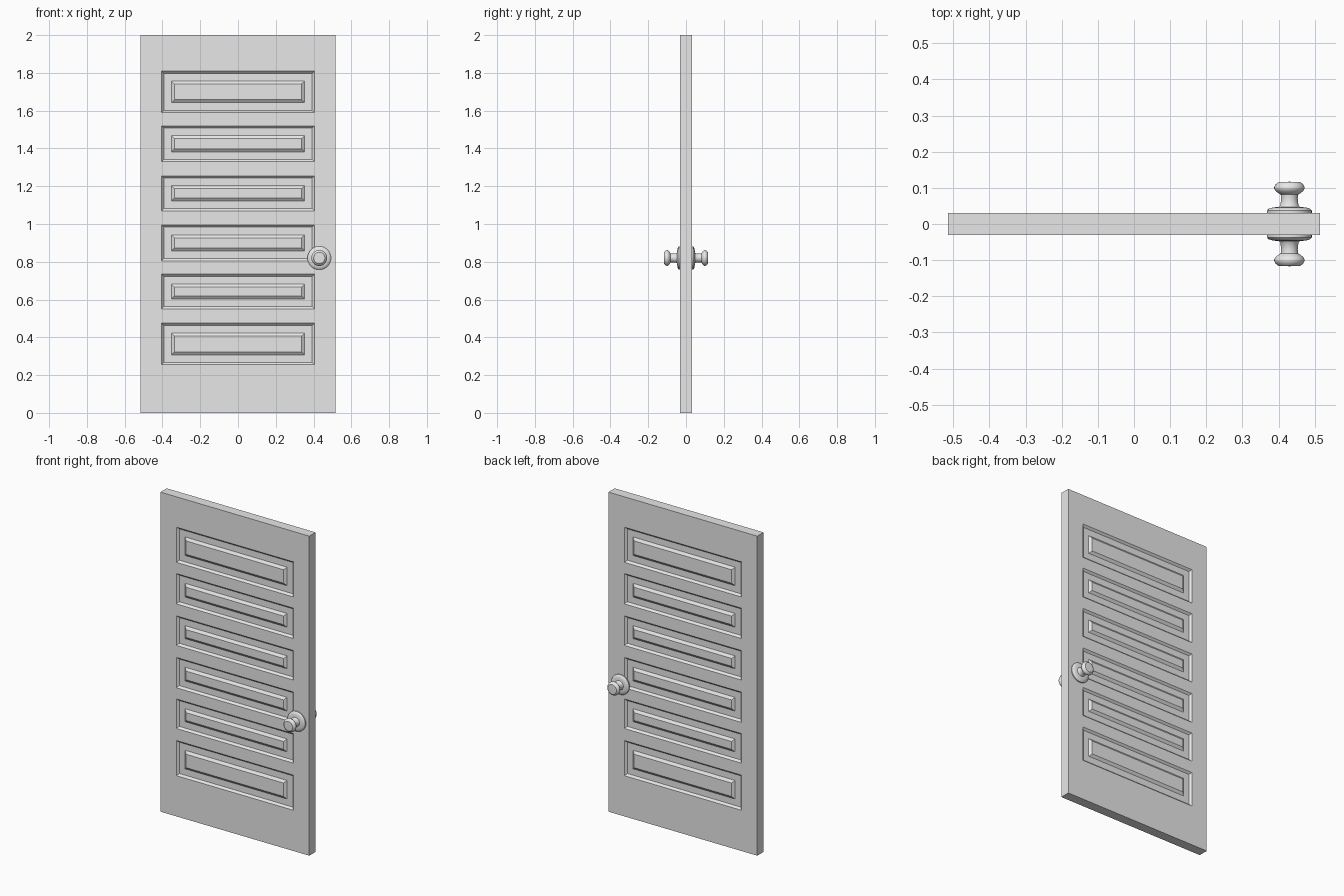
import bpy, bmesh, math
from mathutils import Vector

cube = bpy.data.objects.get("Cube")
if cube:
    bpy.data.objects.remove(cube, do_unlink=True)

HALF_W, HALF_T, HEIGHT = 0.515, 0.031, 2.0
PANEL_X = 0.405
PANELS = [(0.255, 0.475), (0.55, 0.735), (0.805, 0.995),
          (1.07, 1.255), (1.33, 1.52), (1.59, 1.81)]
GROOVE = 0.012
KNOB_X, KNOB_Z = 0.43, 0.82

grey = bpy.data.materials.new("light_grey")
grey.use_nodes = True
grey.diffuse_color = (0.8, 0.8, 0.8, 1)
grey.node_tree.nodes["Principled BSDF"].inputs["Base Color"].default_value = (0.8, 0.8, 0.8, 1)


def finish(bm, name):
    mesh = bpy.data.meshes.new(name)
    bm.to_mesh(mesh)
    bm.free()
    obj = bpy.data.objects.new(name, mesh)
    bpy.context.collection.objects.link(obj)
    mesh.materials.append(grey)
    # The back repeats the front
    mirror = obj.modifiers.new("back_side", 'MIRROR')
    mirror.use_axis = (False, True, False)
    return obj


# Door slab: front face split into stiles, rails and panels
bm = bmesh.new()
xs = [-HALF_W, -PANEL_X, PANEL_X, HALF_W]
zs = [0.0] + [z for pair in PANELS for z in pair] + [HEIGHT]
grid = [[bm.verts.new((x, -HALF_T, z)) for x in xs] for z in zs]
panel_faces = []
for r in range(len(zs) - 1):
    for c in range(len(xs) - 1):
        f = bm.faces.new((grid[r][c], grid[r][c + 1], grid[r + 1][c + 1], grid[r + 1][c]))
        if c == 1 and r % 2 == 1:
            panel_faces.append(f)
bm.normal_update()

# Outer edges run back to the middle of the slab
rim = [e for e in bm.edges if e.is_boundary]
sides = bmesh.ops.extrude_edge_only(bm, edges=rim)["geom"]
for v in sides:
    if isinstance(v, bmesh.types.BMVert):
        v.co.y = 0

# Sunken groove around a raised field in every panel
for width, depth in ((0.012, -GROOVE), (0.04, 0), (0.016, GROOVE)):
    bmesh.ops.inset_individual(bm, faces=panel_faces, thickness=width,
                               depth=depth, use_even_offset=True)
bmesh.ops.recalc_face_normals(bm, faces=bm.faces)
# The slab is open at the middle, so make sure the front looks outward
bm.normal_update()
if max(bm.faces, key=lambda f: f.calc_area()).normal.y > 0:
    bmesh.ops.reverse_faces(bm, faces=bm.faces)
finish(bm, "door_slab")

# Door knob: rose plate, neck and flattened knob, turned as one profile
profile = [(0.062, 0.030), (0.062, 0.037), (0.058, 0.042), (0.045, 0.046),
           (0.029, 0.047), (0.025, 0.052), (0.023, 0.070), (0.024, 0.081),
           (0.030, 0.085), (0.038, 0.091), (0.042, 0.098), (0.042, 0.102),
           (0.038, 0.110), (0.030, 0.116), (0.0, 0.117)]
bm = bmesh.new()
centre = Vector((KNOB_X, 0, KNOB_Z))
verts = [bm.verts.new(centre + Vector((r, -y, 0))) for r, y in profile]
edges = [bm.edges.new(pair) for pair in zip(verts, verts[1:])]
bmesh.ops.spin(bm, geom=verts + edges, cent=centre, axis=(0, 1, 0),
               angle=math.tau, steps=32, use_duplicate=False)
bmesh.ops.remove_doubles(bm, verts=bm.verts, dist=0.0001)
bmesh.ops.recalc_face_normals(bm, faces=bm.faces)
bm.normal_update()
tip = min(bm.faces, key=lambda f: f.calc_center_median().y)
if tip.normal.y > 0:
    bmesh.ops.reverse_faces(bm, faces=bm.faces)
knobs = finish(bm, "door_knobs")

bpy.ops.object.select_all(action='DESELECT')
knobs.select_set(True)
bpy.context.view_layer.objects.active = knobs
bpy.ops.object.shade_smooth_by_angle(angle=math.radians(35))
